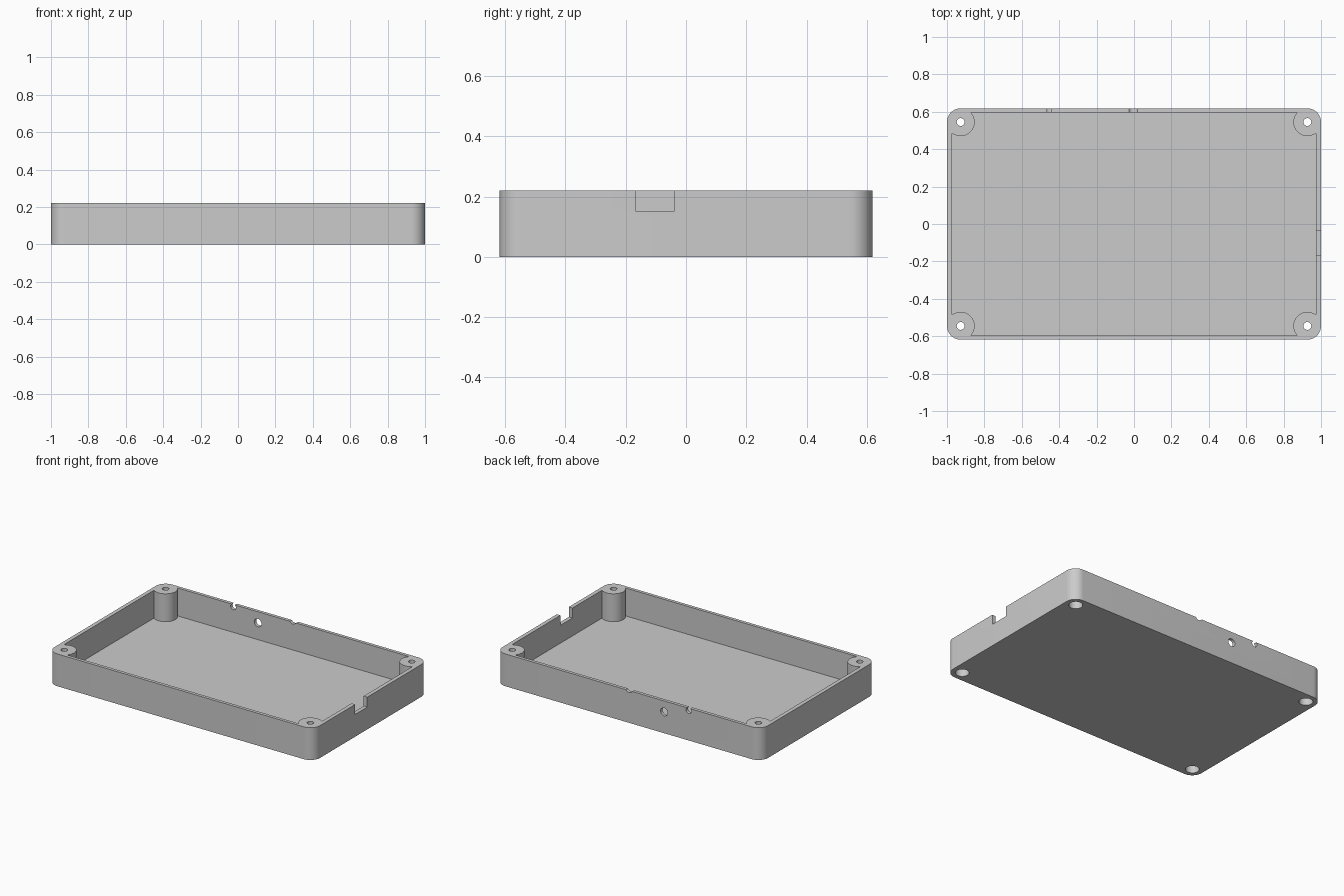
import bpy, bmesh
from math import pi, sin, cos
from mathutils import Matrix

if "Cube" in bpy.data.objects:
    bpy.data.objects.remove(bpy.data.objects["Cube"], do_unlink=True)

# Overall sizes
HALF_X, HALF_Y, HEIGHT = 1.0, 0.618, 0.22
WALL_X, WALL_Y, FLOOR = 0.027, 0.022, 0.03
CORNER = 0.073
POST_X, POST_Y, POST_R = HALF_X - CORNER, HALF_Y - CORNER, 0.075

grey = bpy.data.materials.new("light grey plastic")
grey.use_nodes = True
grey.diffuse_color = (0.6, 0.6, 0.6, 1)
grey.node_tree.nodes["Principled BSDF"].inputs["Base Color"].default_value = (0.6, 0.6, 0.6, 1)


def make_object(name, bm):
    bmesh.ops.recalc_face_normals(bm, faces=bm.faces)
    mesh = bpy.data.meshes.new(name)
    bm.to_mesh(mesh)
    bm.free()
    mesh.materials.append(grey)
    obj = bpy.data.objects.new(name, mesh)
    bpy.context.collection.objects.link(obj)
    return obj


def box(name, low, high):
    bm = bmesh.new()
    size = [b - a for a, b in zip(low, high)]
    centre = [(a + b) / 2 for a, b in zip(low, high)]
    bmesh.ops.create_cube(bm, size=1, matrix=Matrix.Translation(centre) @ Matrix.Diagonal((*size, 1)))
    return make_object(name, bm)


def cylinder(name, centre, radius, depth, along_y=False, sides=48):
    bm = bmesh.new()
    turn = Matrix.Rotation(pi / 2, 4, "X") if along_y else Matrix.Identity(4)
    bmesh.ops.create_cone(bm, cap_ends=True, segments=sides, radius1=radius, radius2=radius,
                          depth=depth, matrix=Matrix.Translation(centre) @ turn)
    return make_object(name, bm)


def cut(target, cutter):
    cutter.hide_render = True
    mod = target.modifiers.new("cut", "BOOLEAN")
    mod.operation, mod.solver, mod.object = "DIFFERENCE", "EXACT", cutter
    bpy.context.view_layer.objects.active = target
    bpy.ops.object.modifier_apply(modifier=mod.name)
    bpy.data.objects.remove(cutter, do_unlink=True)


# Outer body: rounded rectangle extruded upwards
bm = bmesh.new()
outline = []
steps = 14
for q, (sx, sy) in enumerate([(1, 1), (-1, 1), (-1, -1), (1, -1)]):
    for i in range(steps + 1):
        a = (q + i / steps) * pi / 2
        outline.append(bm.verts.new((sx * POST_X + CORNER * cos(a), sy * POST_Y + CORNER * sin(a), 0)))
base = bm.faces.new(outline)
top = bmesh.ops.extrude_face_region(bm, geom=[base])["geom"]
bmesh.ops.translate(bm, vec=(0, 0, HEIGHT), verts=[v for v in top if isinstance(v, bmesh.types.BMVert)])
tray = make_object("enclosure_tray", bm)

# Cavity, leaving a round screw post in each corner
corners = [(sx * POST_X, sy * POST_Y) for sx in (-1, 1) for sy in (-1, 1)]
cavity = box("cavity_cutter", (-HALF_X + WALL_X, -HALF_Y + WALL_Y, FLOOR),
             (HALF_X - WALL_X, HALF_Y - WALL_Y, HEIGHT + 0.1))
for x, y in corners:
    cut(cavity, cylinder("post_shape", (x, y, HEIGHT / 2), POST_R, 1))
cut(tray, cavity)

# Screw holes with wide recesses from below
for x, y in corners:
    cut(tray, cylinder("screw_hole_cutter", (x, y, HEIGHT / 2), 0.021, 1, sides=32))
    cut(tray, cylinder("screw_head_cutter", (x, y, 0.02), 0.043, 0.2))

# Square notch in the side wall
cut(tray, box("side_notch_cutter", (HALF_X - 0.06, -0.168, 0.152), (HALF_X + 0.1, -0.038, HEIGHT + 0.1)))

# Round openings along the back wall: small slot, full hole, shallow scoop
for x, z, r in [(-0.453, 0.204, 0.02), (-0.268, 0.145, 0.027), (-0.004, 0.235, 0.028)]:
    cut(tray, cylinder("back_hole_cutter", (x, HALF_Y, z), r, 0.12, along_y=True, sides=32))

# Smooth round surfaces, keep the edges crisp
bpy.ops.object.select_all(action="DESELECT")
tray.select_set(True)
bpy.context.view_layer.objects.active = tray
bpy.ops.object.shade_smooth_by_angle(angle=pi / 6)
